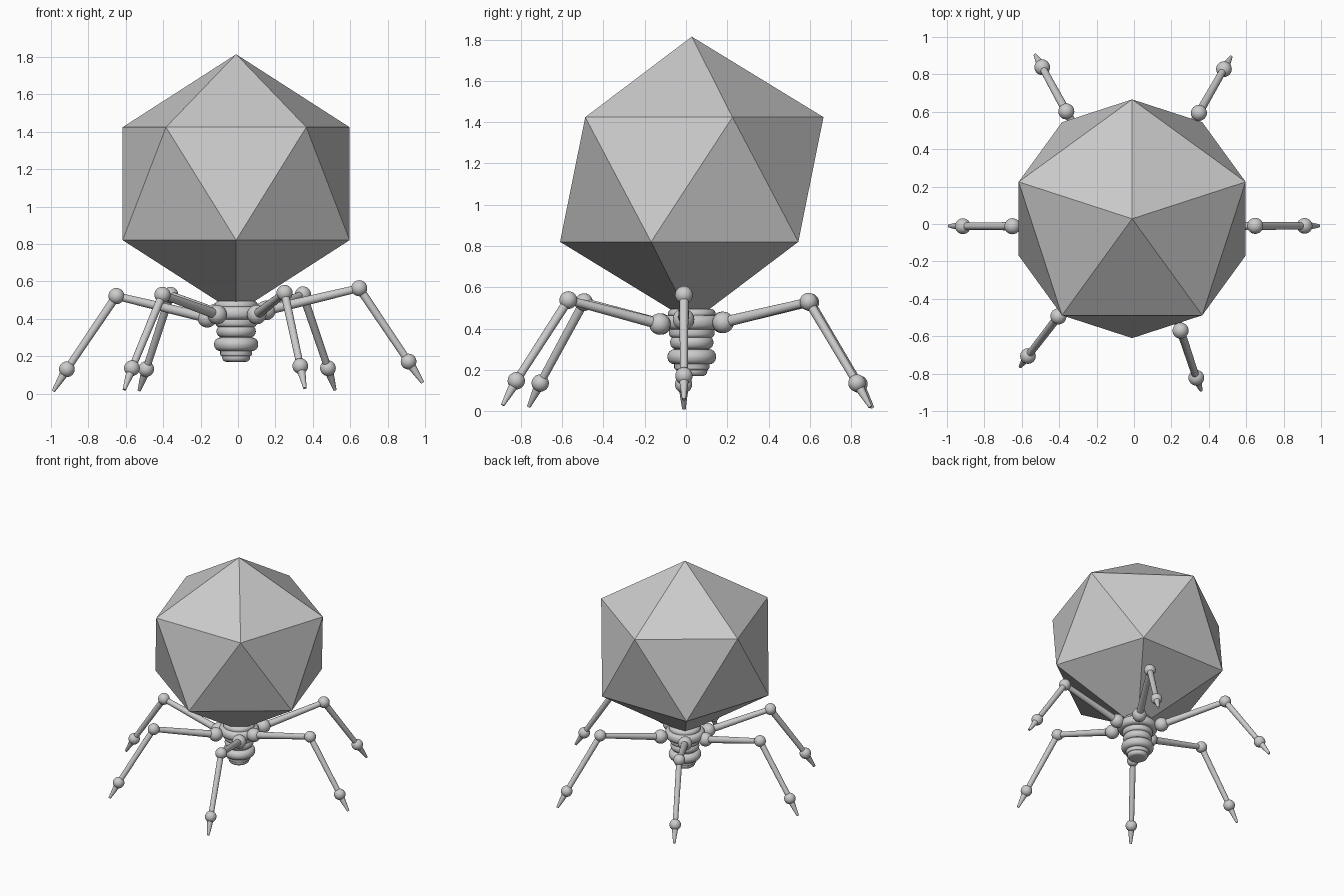
import bpy, bmesh, math
from mathutils import Vector

if "Cube" in bpy.data.objects:
    bpy.data.objects.remove(bpy.data.objects["Cube"])

CX, CY = -0.01, 0.028   # axis of head and tail


def make_object(name, bm, smooth=True):
    bmesh.ops.recalc_face_normals(bm, faces=bm.faces[:])
    mesh = bpy.data.meshes.new(name)
    bm.to_mesh(mesh)
    bm.free()
    obj = bpy.data.objects.new(name, mesh)
    bpy.context.collection.objects.link(obj)
    if smooth:
        bpy.ops.object.select_all(action='DESELECT')
        obj.select_set(True)
        bpy.context.view_layer.objects.active = obj
        bpy.ops.object.shade_smooth_by_angle(angle=math.radians(40))
    return obj


def ball(name, centre, radius):
    bm = bmesh.new()
    bmesh.ops.create_uvsphere(bm, u_segments=24, v_segments=14, radius=radius)
    bmesh.ops.translate(bm, verts=bm.verts[:], vec=centre)
    make_object(name, bm)


def rod(name, a, b, r1, r2):
    a, b = Vector(a), Vector(b)
    bm = bmesh.new()
    bmesh.ops.create_cone(bm, cap_ends=True, segments=20, radius1=r1, radius2=r2,
                          depth=(b - a).length)
    bm.transform((b - a).to_track_quat('Z', 'Y').to_matrix().to_4x4())
    bmesh.ops.translate(bm, verts=bm.verts[:], vec=(a + b) / 2)
    make_object(name, bm)


def disc(name, radius, z0, z1, bevel):
    bm = bmesh.new()
    bmesh.ops.create_cone(bm, cap_ends=True, segments=40, radius1=radius,
                          radius2=radius, depth=z1 - z0)
    rims = [e for e in bm.edges if abs(e.verts[0].co.z - e.verts[1].co.z) < 1e-5]
    bmesh.ops.bevel(bm, geom=rims, offset=bevel, segments=4, profile=0.5,
                    affect='EDGES')
    bmesh.ops.translate(bm, verts=bm.verts[:], vec=(CX, CY, (z0 + z1) / 2))
    make_object(name, bm)


# Faceted icosahedral head: two staggered pentagons and two apexes
bm = bmesh.new()
top = bm.verts.new((CX, CY, 1.814))
bottom = bm.verts.new((CX, CY, 0.43))


def pentagon(z, start):
    return [bm.verts.new((CX + 0.638 * math.cos(math.radians(start + 72 * i)),
                          CY + 0.638 * math.sin(math.radians(start + 72 * i)), z))
            for i in range(5)]


upper, lower = pentagon(1.424, 90), pentagon(0.82, 126)
for i in range(5):
    j = (i + 1) % 5
    bm.faces.new((top, upper[i], upper[j]))
    bm.faces.new((upper[i], lower[i], upper[j]))
    bm.faces.new((upper[j], lower[i], lower[j]))
    bm.faces.new((bottom, lower[j], lower[i]))
make_object("head", bm, smooth=False)

# Collar and stacked tail discs
disc("collar_top", 0.115, 0.44, 0.495, 0.022)
disc("collar_ring", 0.145, 0.395, 0.465, 0.03)
disc("tail_core", 0.085, 0.20, 0.44, 0.01)
disc("tail_neck", 0.11, 0.355, 0.41, 0.02)
disc("tail_disc_upper", 0.105, 0.30, 0.365, 0.03)
disc("tail_disc_middle", 0.118, 0.227, 0.30, 0.034)
disc("tail_disc_lower", 0.075, 0.17, 0.23, 0.022)

# Jointed legs: hip, knee, ankle, tip
legs = {
    "left": ((-0.165, -0.012, 0.405), (-0.65, -0.012, 0.521), (-0.915, -0.012, 0.13), (-0.988, -0.01, 0.012)),
    "right": ((0.15, -0.012, 0.445), (0.648, -0.01, 0.563), (0.912, -0.01, 0.171), (0.988, -0.01, 0.057)),
    "back_left": ((-0.115, 0.175, 0.43), (-0.362, 0.602, 0.527), (-0.491, 0.838, 0.131), (-0.528, 0.903, 0.017)),
    "back_right": ((0.10, 0.18, 0.43), (0.347, 0.594, 0.53), (0.481, 0.828, 0.136), (0.518, 0.893, 0.02)),
    "front_left": ((-0.112, -0.122, 0.422), (-0.404, -0.494, 0.528), (-0.567, -0.706, 0.136), (-0.608, -0.762, 0.021)),
    "front_right": ((0.10, -0.127, 0.422), (0.249, -0.57, 0.538), (0.333, -0.822, 0.147), (0.358, -0.888, 0.029)),
}
for side, (hip, knee, ankle, tip) in legs.items():
    ball(side + "_hip", hip, 0.052)
    ball(side + "_knee", knee, 0.043)
    ball(side + "_ankle", ankle, 0.042)
    rod(side + "_thigh", hip, knee, 0.027, 0.02)
    rod(side + "_shin", knee, ankle, 0.022, 0.019)
    rod(side + "_foot", ankle, tip, 0.026, 0.009)
